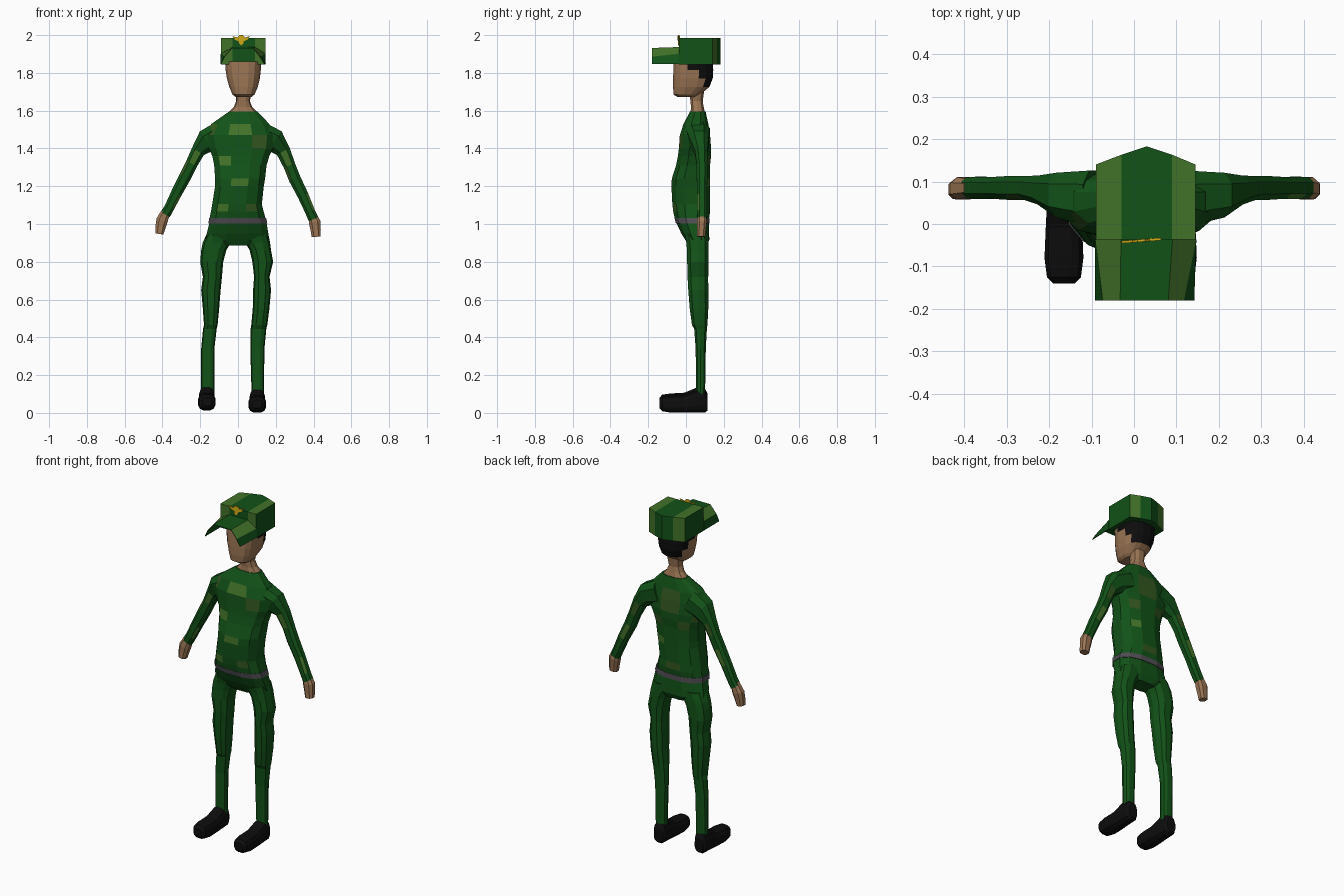
import bpy, bmesh, math
from mathutils import Vector


def mat(name, rgb):
    m = bpy.data.materials.new(name)
    m.diffuse_color = (*rgb, 1)
    return m


GREEN = mat("uniform green", (0.006, 0.085, 0.009))
LIGHT = mat("light camo green", (0.055, 0.17, 0.022))
OLIVE = mat("olive camo", (0.033, 0.095, 0.014))
SKIN = mat("skin", (0.33, 0.18, 0.09))
BLACK = mat("black", (0.004, 0.004, 0.004))
GREY = mat("belt grey", (0.08, 0.075, 0.085))
GOLD = mat("badge gold", (0.65, 0.42, 0.01))


def finish(name, bm, mats):
    bmesh.ops.recalc_face_normals(bm, faces=bm.faces)
    me = bpy.data.meshes.new(name)
    bm.to_mesh(me)
    bm.free()
    for m in mats:
        me.materials.append(m)
    ob = bpy.data.objects.new(name, me)
    bpy.context.collection.objects.link(ob)
    return ob


def ring(c, u, v, n, p):
    """Rounded-box ring around c; face 0 is centred on direction -v."""
    out = []
    for i in range(n):
        a = 2 * math.pi * (i - 0.5) / n - math.pi / 2
        ca, sa = math.cos(a), math.sin(a)
        out.append(Vector(c) + Vector(u) * math.copysign(abs(ca) ** (2 / p), ca)
                   + Vector(v) * math.copysign(abs(sa) ** (2 / p), sa))
    return out


def loft(name, rings, mats, pick=lambda row, seg, c: 0):
    bm = bmesh.new()
    rows = [[bm.verts.new(p) for p in r] for r in rings]
    n = len(rows[0])
    for r in range(len(rows) - 1):
        for i in range(n):
            j = (i + 1) % n
            f = bm.faces.new((rows[r][i], rows[r][j], rows[r + 1][j], rows[r + 1][i]))
            f.material_index = pick(r, i, f.calc_center_median())
    bm.faces.new(rows[0])
    bm.faces.new(rows[-1])
    return finish(name, bm, mats)


def stack(rows, n=12, p=2.5):
    """Horizontal rings from (z, x0, x1, y0, y1)."""
    return [ring(((x0 + x1) / 2, (y0 + y1) / 2, z), ((x1 - x0) / 2, 0, 0),
                 (0, (y1 - y0) / 2, 0), n, p) for z, x0, x1, y0, y1 in rows]


# shirt with camouflage patches
light = {(1, 0), (4, 11), (6, 0), (8, 11), (6, 5), (3, 8)}
olive = {(1, 10), (2, 1), (8, 1), (2, 6), (4, 5), (4, 7), (8, 6), (1, 6)}
loft("shirt", stack([
    (1.595, -.05, .105, .02, .105), (1.53, -.145, .17, -.015, .12),
    (1.47, -.175, .2, -.035, .13), (1.40, -.16, .19, -.04, .135),
    (1.36, -.14, .17, -.045, .135), (1.31, -.13, .155, -.055, .13),
    (1.24, -.125, .147, -.078, .13), (1.20, -.125, .14, -.08, .13),
    (1.105, -.14, .13, -.075, .13), (1.065, -.147, .14, -.07, .13),
    (1.03, -.155, .15, -.062, .125)]), [GREEN, LIGHT, OLIVE],
    lambda r, i, c: 1 if (r, i) in light else 2 if (r, i) in olive else 0)

# belt and hips
loft("belt", stack([(1.033, -.158, .153, -.064, .127), (1.003, -.16, .16, -.056, .127)]), [GREY])
loft("trouser_hips", stack([
    (1.01, -.155, .155, -.055, .123), (.95, -.17, .165, -.027, .125),
    (.915, -.178, .168, -.005, .125), (.885, -.10, .11, .015, .11)]), [GREEN])

# trouser legs: (z, left x0, left x1, right x0, right x1, y0, y1)
legs = [(.95, -.165, -.01, .01, .16, -.01, .12), (.90, -.187, -.04, .04, .17, 0, .122),
        (.86, -.195, -.062, .062, .175, .003, .122), (.80, -.2, -.078, .076, .186, .004, .122),
        (.72, -.186, -.085, .085, .167, .006, .12), (.65, -.195, -.092, .08, .175, .01, .12),
        (.55, -.186, -.10, .078, .166, .018, .12), (.465, -.18, -.108, .07, .155, .03, .115),
        (.445, -.185, -.113, .067, .15, .042, .112), (.34, -.195, -.125, .065, .14, .05, .106),
        (.10, -.195, -.125, .072, .137, .053, .102)]
loft("trouser_leg_left", stack([(z, a, b, y0, y1) for z, a, b, c, d, y0, y1 in legs], 10), [GREEN])
loft("trouser_leg_right", stack([(z, c, d, y0, y1) for z, a, b, c, d, y0, y1 in legs], 10), [GREEN])

# shoes lofted from toe to heel: (y, half width, z0, z1)
shoe = [(-.14, .026, .025, .07), (-.125, .041, .008, .086), (-.08, .047, 0, .092),
        (-.01, .044, 0, .096), (.03, .042, 0, .112), (.06, .042, 0, .126),
        (.10, .038, 0, .118), (.115, .028, .012, .09)]
for side, x, dz in (("left", -.165, .012), ("right", .102, 0)):
    loft("shoe_" + side, [ring((x, y, (a + b) / 2 + dz), (w, 0, 0), (0, 0, (b - a) / 2), 12, 2.8)
                          for y, w, a, b in shoe], [BLACK])


def limb(name, pts, mats, pick=lambda r, i, c: 0):
    """Tube through (x, y, z, half width, half depth), rings square to the path."""
    rings = []
    for k, (x, y, z, w, d) in enumerate(pts):
        a, b = pts[max(k - 1, 0)], pts[min(k + 1, len(pts) - 1)]
        t = Vector((b[0] - a[0], 0, b[2] - a[2])).normalized()
        rings.append(ring((x, y, z), (-t.z * w, 0, t.x * w), (0, d, 0), 8, 2.6))
    return loft(name, rings, mats, pick)


# sleeves and hands
sleeves = {
    "left": [(-.09, .06, 1.475, .075, .07), (-.165, .068, 1.44, .066, .056),
             (-.212, .08, 1.385, .039, .036), (-.245, .085, 1.32, .034, .03),
             (-.28, .085, 1.25, .034, .03), (-.325, .085, 1.165, .031, .027),
             (-.362, .085, 1.09, .028, .028), (-.385, .085, 1.05, .029, .026)],
    "right": [(.11, .06, 1.475, .075, .07), (.195, .068, 1.44, .066, .056),
              (.24, .08, 1.385, .041, .036), (.272, .085, 1.31, .034, .03),
              (.30, .085, 1.24, .034, .03), (.345, .085, 1.15, .031, .027),
              (.382, .085, 1.065, .028, .028), (.40, .085, 1.025, .029, .026)]}
hands = {
    "left": [(-.38, .085, 1.07, .024, .022), (-.402, .084, 1.02, .033, .028),
             (-.41, .082, .985, .029, .025), (-.416, .08, .947, .023, .023)],
    "right": [(.395, .085, 1.045, .024, .022), (.406, .084, 1.01, .033, .028),
              (.411, .082, .97, .029, .025), (.414, .08, .932, .025, .023)]}
for side in sleeves:
    limb("sleeve_" + side, sleeves[side], [GREEN, LIGHT, OLIVE],
         lambda r, i, c: 1 if (r, i) in {(2, 0), (5, 1), (4, 4)} else 2 if (r, i) in {(3, 7), (2, 4)} else 0)
    limb("hand_" + side, hands[side], [SKIN])

# neck
loft("neck", stack([(1.72, -.015, .075, .015, .10), (1.65, -.01, .063, .022, .09),
                    (1.62, -.022, .075, .025, .095), (1.585, -.055, .108, .022, .103)], 10), [SKIN])

# head, hair coloured at the back and along the temples
loft("head", stack([
    (1.672, -.012, .072, -.045, .06), (1.685, -.03, .088, -.066, .075),
    (1.725, -.047, .106, -.07, .125), (1.77, -.06, .117, -.07, .143),
    (1.815, -.067, .122, -.068, .146), (1.86, -.069, .125, -.066, .142)], 16, 2.6), [SKIN, BLACK],
    lambda r, i, c: int((c.y > .085 and c.z > 1.73) or (c.y > .02 and c.z > 1.81)))

# cap crown: outline walls, striped top and plain underside
plan = [(-.09, -.037), (-.03, -.037), (.09, -.037), (.145, -.037), (.145, .14),
        (.09, .163), (.03, .183), (-.03, .163), (-.09, .14)]
bm = bmesh.new()
lo = [bm.verts.new((x, y, 1.845)) for x, y in plan]
hi = [bm.verts.new((x, y, 1.985)) for x, y in plan]
for i in range(9):
    j = (i + 1) % 9
    bm.faces.new((lo[i], lo[j], hi[j], hi[i])).material_index = int(i in (0, 2, 4, 7))
for strip, m in (((0, 1, 7, 8), 1), ((1, 2, 5, 6, 7), 0), ((2, 3, 4, 5), 1)):
    bm.faces.new([hi[k] for k in strip]).material_index = m
bm.faces.new(lo)
finish("cap_crown", bm, [GREEN, LIGHT])

# arched cap brim
root = [(-.09, 1.847), (-.09, 1.90), (-.03, 1.935), (.09, 1.935), (.145, 1.90), (.145, 1.847)]
tip = [(-.09, 1.847), (-.072, 1.885), (-.032, 1.93), (.08, 1.93), (.116, 1.885), (.14, 1.847)]
bm = bmesh.new()
back = [bm.verts.new((x, -.036, z)) for x, z in root]
front = [bm.verts.new((x, -.18, z)) for x, z in tip]
for i in range(5):
    f = bm.faces.new((back[i], front[i], front[i + 1], back[i + 1]))
    f.material_index = int(i in (1, 3))
brim = finish("cap_brim", bm, [GREEN, LIGHT])
sol = brim.modifiers.new("thickness", "SOLIDIFY")
sol.thickness = 0.004
sol.offset = 0

# winged cap badge
half = [(0, 1.945), (.012, 1.958), (.014, 1.968), (.032, 1.975), (.047, 1.995),
        (.02, 1.987), (.009, 2.0)]
outline = half + [(-x, z) for x, z in reversed(half[1:])]
bm = bmesh.new()
face = bm.faces.new([bm.verts.new((.017 + x, -.042 + x * .08, z)) for x, z in outline])
ext = bmesh.ops.extrude_face_region(bm, geom=[face])
bmesh.ops.translate(bm, vec=(0, .006, 0),
                    verts=[v for v in ext["geom"] if isinstance(v, bmesh.types.BMVert)])
finish("cap_badge", bm, [GOLD])
